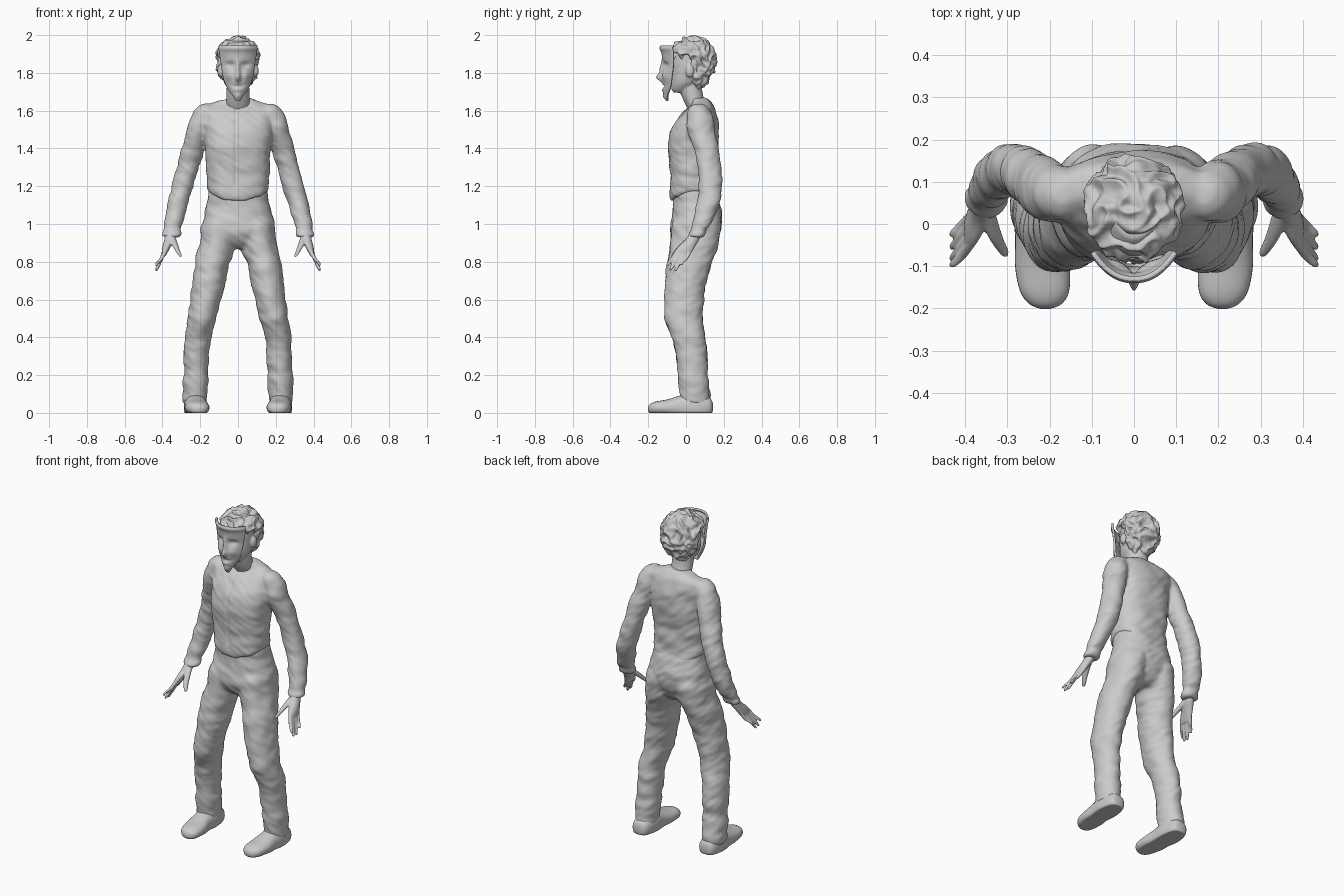
import bpy, bmesh, math
from mathutils import Vector, noise


def catmull(a, b, c, d, t):
    return [0.5 * (2 * q + (r - p) * t + (2 * p - 5 * q + 4 * r - s) * t * t
                   + (3 * q - p - 3 * r + s) * t ** 3) for p, q, r, s in zip(a, b, c, d)]


def loft(bm, secs, side=1, along_y=False, n=32, steps=4, power=1.0, lift=0.0):
    """Skin elliptical rings (t, cx, cy, rx, ry), smoothly interpolated along t."""
    rows = []
    for i in range(len(secs) - 1):
        a, d = secs[max(i - 1, 0)], secs[min(i + 2, len(secs) - 1)]
        rows += [catmull(a, secs[i], secs[i + 1], d, k / steps) for k in range(steps)]
    rows.append(list(secs[-1]))
    rings = []
    for t, cx, cy, rx, ry in rows:
        ring = []
        for k in range(n):
            u = 2 * math.pi * k / n
            c, s = math.cos(u), math.sin(u)
            c, s = (math.copysign(abs(v) ** power, v) for v in (c, s))
            x, y, z = cx + rx * c, cy + ry * s, t
            if along_y:
                y, z = t, max(y, 0)
            elif lift:
                z += lift * c * c * min(1, max(0, (1.27 - t) / 0.12))
            ring.append(bm.verts.new((x * side, y, z)))
        rings.append(ring)
    faces = [bm.faces.new(rings[0]), bm.faces.new(rings[-1][::-1])]
    for r, q in zip(rings, rings[1:]):
        for k in range(n):
            faces.append(bm.faces.new((r[k], q[k], q[(k + 1) % n], r[(k + 1) % n])))
    bmesh.ops.recalc_face_normals(bm, faces=faces)


def ball(bm, centre, radii, sub=3):
    vs = bmesh.ops.create_icosphere(bm, subdivisions=sub, radius=1)["verts"]
    for v in vs:
        v.co = Vector([c + r * q for c, r, q in zip(centre, radii, v.co)])
    return vs


def finish(bm, name, voxel=0, smooth=4, bump=None):
    """Make the object, optionally fuse its pieces and push points along their normals."""
    me = bpy.data.meshes.new(name)
    bm.to_mesh(me)
    bm.free()
    ob = bpy.data.objects.new(name, me)
    bpy.context.collection.objects.link(ob)
    if voxel:
        m = ob.modifiers.new("fuse", 'REMESH')
        m.mode, m.voxel_size = 'VOXEL', voxel
        m = ob.modifiers.new("soften", 'SMOOTH')
        m.factor, m.iterations = 0.5, smooth
        dg = bpy.context.evaluated_depsgraph_get()
        ob.data = bpy.data.meshes.new_from_object(ob.evaluated_get(dg))
        ob.modifiers.clear()
    if bump:
        moved = [v.co + v.normal * bump(v.co) for v in ob.data.vertices]
        for v, co in zip(ob.data.vertices, moved):
            v.co = co
    for p in ob.data.polygons:
        p.use_smooth = True
    return ob


def folds(p):
    d = 0.008 * noise.noise(Vector((p.x * 9, p.y * 9, p.z * 15)))
    return d + 0.004 * noise.noise(Vector((p.x * 16 + 5, p.y * 16, p.z * 32 + p.x * 20)))


def jacket_folds(p):
    d = folds(p) * 0.9
    if p.y < 0.03 and 1.2 < p.z < 1.63:
        d -= 0.007 * math.exp(-((p.x + 0.012) / 0.007) ** 2)
    return d


# Jacket: torso and both sleeves fused
bm = bmesh.new()
loft(bm, [(1.115, 0, .042, .158, .118), (1.14, 0, .04, .164, .124), (1.2, 0, .036, .162, .12),
          (1.3, 0, .035, .17, .12), (1.4, 0, .035, .176, .132), (1.5, 0, .045, .185, .125),
          (1.57, 0, .065, .19, .1), (1.62, 0, .08, .178, .068), (1.645, 0, .08, .125, .048),
          (1.665, 0, .065, .06, .05)], n=48, power=.85, lift=.06)
for s in (-1, 1):
    loft(bm, [(1.635, .165, .075, .025, .025), (1.61, .172, .072, .052, .055),
              (1.55, .193, .075, .062, .07), (1.5, .205, .08, .063, .075),
              (1.4, .235, .105, .061, .066), (1.3, .265, .125, .059, .063),
              (1.2, .293, .13, .058, .062), (1.1, .32, .115, .055, .06),
              (1.0, .345, .083, .05, .05), (.97, .35, .068, .046, .042),
              (.95, .353, .06, .053, .046), (.93, .356, .052, .048, .04)], s)
finish(bm, "jacket", .008, 6, jacket_folds)

# Trousers: pelvis and both legs fused
bm = bmesh.new()
loft(bm, [(1.24, 0, .04, .135, .085), (1.2, 0, .044, .15, .105), (1.12, 0, .054, .166, .122),
          (1.05, 0, .06, .18, .134), (.97, 0, .045, .195, .132), (.91, 0, .045, .15, .11),
          (.87, 0, .04, .06, .07)], n=48, power=.9)
for s in (-1, 1):
    loft(bm, [(1.06, .09, .065, .07, .1), (1.0, .095, .055, .095, .13),
              (.9, .108, .045, .098, .127), (.8, .136, .02, .092, .118),
              (.7, .153, 0, .088, .11), (.6, .173, -.01, .081, .104),
              (.5, .19, -.012, .075, .1), (.4, .21, .012, .07, .09), (.3, .219, .03, .067, .085),
              (.2, .223, .035, .066, .079), (.1, .227, .045, .065, .083),
              (.05, .227, .05, .06, .08)], s)
finish(bm, "trousers", .009, 6, folds)

for s, side in ((-1, "right"), (1, "left")):
    # Shoes with flat soles
    bm = bmesh.new()
    loft(bm, [(.142, .225, .03, .02, .02), (.125, .225, .03, .048, .05), (.05, .225, .03, .062, .08),
              (-.03, .222, .03, .06, .062), (-.1, .217, .028, .065, .043),
              (-.16, .212, .026, .058, .034), (-.19, .21, .022, .038, .025),
              (-.201, .21, .02, .012, .01)], s, along_y=True, power=.9)
    finish(bm, side + "_shoe")
    # Hands: palm, four fingers and thumb
    bm = bmesh.new()
    loft(bm, [(.97, .354, .06, .028, .028), (.92, .362, .035, .028, .036),
              (.88, .378, .003, .022, .045), (.85, .388, -.016, .016, .046),
              (.83, .393, -.03, .01, .038)], s, n=20)
    for y0, y1, z1 in ((-.05, -.097, .778), (-.027, -.082, .754), (-.004, -.055, .752),
                       (.017, -.024, .782)):
        loft(bm, [(.865, .384, y0 + .008, .01, .011), (.82, .404, y0 * .6 + y1 * .4, .011, .013),
                  (z1 + .015, .427, y1 * .9 + y0 * .1, .009, .01),
                  (z1, .433, y1, .005, .006)], s, n=12)
    loft(bm, [(.93, .35, .03, .02, .022), (.89, .334, -.015, .017, .021),
              (.86, .32, -.045, .013, .017), (.835, .307, -.066, .01, .012),
              (.826, .303, -.072, .005, .006)], s, n=12)
    finish(bm, side + "_hand", .004, 3)

# Head, neck and ears
bm = bmesh.new()
loft(bm, [(1.6, 0, .07, .065, .055), (1.66, 0, .04, .062, .056), (1.72, 0, .025, .06, .06),
          (1.78, 0, .03, .055, .06)])
loft(bm, [(1.695, 0, -.035, .03, .03), (1.715, 0, -.022, .052, .055), (1.75, 0, -.002, .075, .077),
          (1.8, 0, .015, .086, .093), (1.87, 0, .025, .09, .105), (1.93, 0, .025, .08, .095),
          (1.97, 0, .02, .045, .055)])
for s in (-1, 1):
    ball(bm, (s * .095, .02, 1.81), (.014, .024, .034))
finish(bm, "head", .006, 4)


# Hair: a lumpy cap, drawn in around the face
def curls(p):
    q = Vector((p.x * 20, p.y * 20, p.z * 20))
    q += 0.5 * noise.noise_vector(q * 0.6)
    return 0.019 * (0.5 - abs(noise.noise(q)) * 2) + 0.008 * noise.noise(q * 2)


bm = bmesh.new()
for v in ball(bm, (0, 0, 0), (1, 1, 1), 6):
    x, y, z = v.co
    face = min(1, max(0, (0.2 - y) / 0.35)) * min(1, max(0, (0.32 - z) / 0.3))
    low = min(1, max(0, -z))
    k = 1 - 0.42 * face
    v.co = Vector((x * .117 * k, .03 + y * .126 * k, 1.868 + z * (.125 + .035 * low) * k))
hair = finish(bm, "hair", bump=curls)
top = max(v.co.z for v in hair.data.vertices)
for v in hair.data.vertices:
    v.co.z += 2.0 - top


# Mask: curved shell with brow, eye hollows, nose, cheeks, mouth and pointed chin
def lump(x, z, cx, cz, sx, sz):
    return math.exp(-((x - cx) / sx) ** 2 - ((z - cz) / sz) ** 2)


# z, half width, front y, edge y
outline = [(1.65, .012, -.105, -.1), (1.68, .03, -.117, -.098), (1.72, .057, -.121, -.085),
           (1.77, .078, -.124, -.078), (1.83, .088, -.124, -.072), (1.88, .096, -.126, -.07),
           (1.92, .102, -.132, -.07), (1.945, .102, -.132, -.068)]
bm = bmesh.new()
grid = []
for i in range(len(outline) - 1):
    quad = [outline[min(max(i + j, 0), len(outline) - 1)] for j in (-1, 0, 1, 2)]
    for k in range(6 if i < len(outline) - 2 else 7):
        z, w, f, e = catmull(*quad, k / 6)
        row = []
        for j in range(41):
            u = j / 20 - 1
            x = w * u
            ax = abs(x)
            y = f + (e - f) * abs(u) ** 2.3
            y -= .030 * lump(x, z, 0, 1.775, .014, .02) + .016 * lump(x, z, 0, 1.82, .012, .04)
            y += .017 * lump(ax, z, .04, 1.842, .026, .016)
            y -= .010 * lump(ax, z, .045, 1.785, .022, .022)
            y -= .008 * lump(x, z, 0, 1.93, .2, .014)
            y += .009 * lump(x, z, 0, 1.728 + 5 * x * x, .035, .006)
            y -= .007 * lump(x, z, 0, 1.71, .02, .01)
            y -= .006 * lump(x, z, 0, 1.675, .015, .015)
            row.append(bm.verts.new((x, y, z)))
        grid.append(row)
for a, b in zip(grid, grid[1:]):
    for j in range(40):
        bm.faces.new((a[j], a[j + 1], b[j + 1], b[j]))
mask = finish(bm, "mask")
shell = mask.modifiers.new("thickness", 'SOLIDIFY')
shell.thickness, shell.offset = .012, -1
